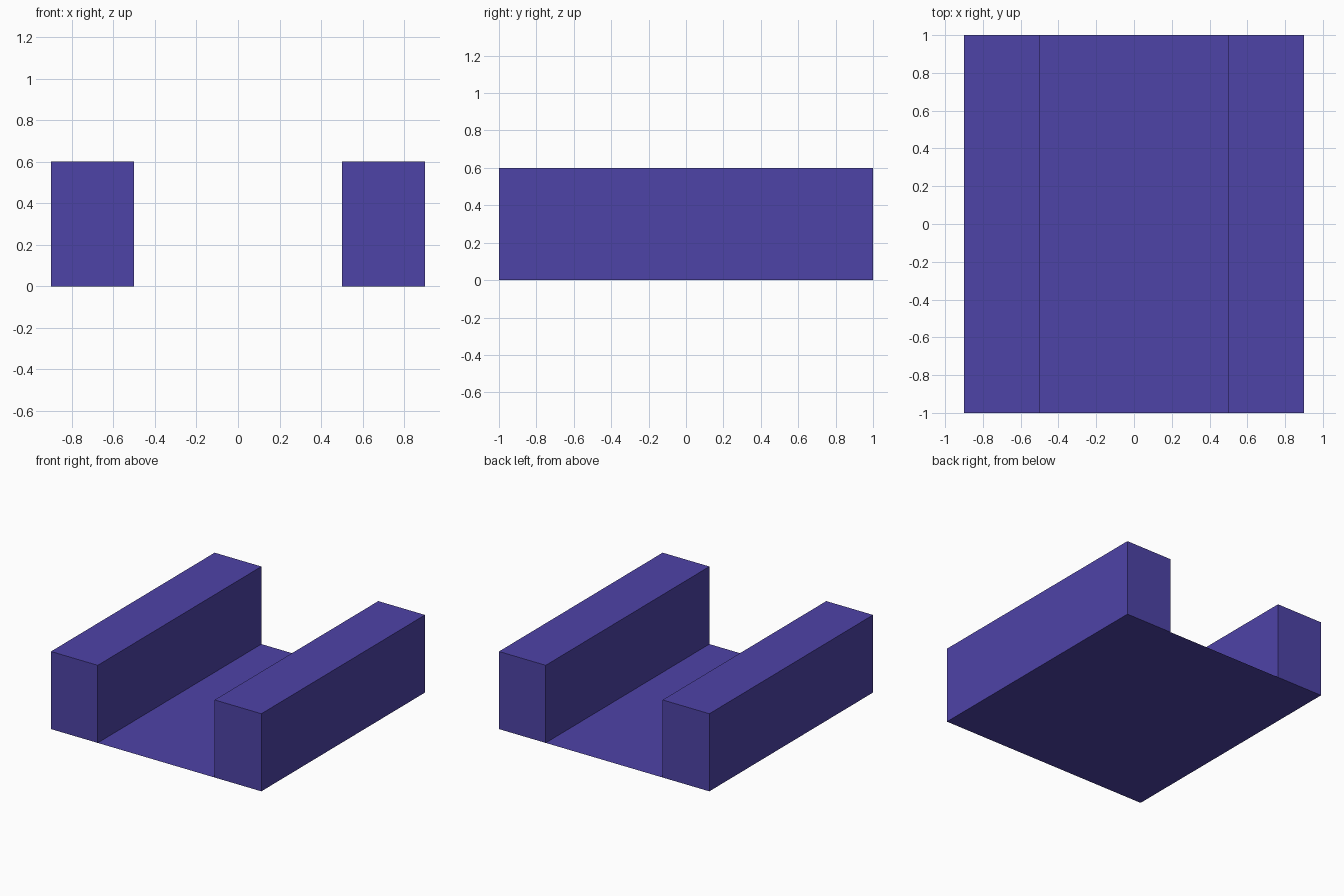
import bpy
import bmesh

if "Cube" in bpy.data.objects:
    bpy.data.objects.remove(bpy.data.objects["Cube"])

LENGTH, HEIGHT = 2.0, 0.6
INNER, OUTER = 0.5, 0.9

violet = bpy.data.materials.new("violet")
violet.diffuse_color = (0.076, 0.056, 0.39, 1.0)
violet.use_nodes = True
violet.node_tree.nodes["Principled BSDF"].inputs["Base Color"].default_value = violet.diffuse_color


def add_object(name, bm):
    mesh = bpy.data.meshes.new(name)
    bm.to_mesh(mesh)
    bm.free()
    mesh.materials.append(violet)
    obj = bpy.data.objects.new(name, mesh)
    bpy.context.collection.objects.link(obj)
    return obj


# Two side rails
for name, side in (("left_rail", -1), ("right_rail", 1)):
    bm = bmesh.new()
    bmesh.ops.create_cube(bm, size=1)
    bmesh.ops.scale(bm, vec=(OUTER - INNER, LENGTH, HEIGHT), verts=bm.verts)
    bmesh.ops.translate(bm, vec=(side * (INNER + OUTER) / 2, 0, HEIGHT / 2), verts=bm.verts)
    add_object(name, bm)

# Paper-thin floor joining the rails
bm = bmesh.new()
bmesh.ops.create_grid(bm, x_segments=1, y_segments=1, size=0.5)
bmesh.ops.scale(bm, vec=(2 * INNER, LENGTH, 1), verts=bm.verts)
add_object("channel_floor", bm)
